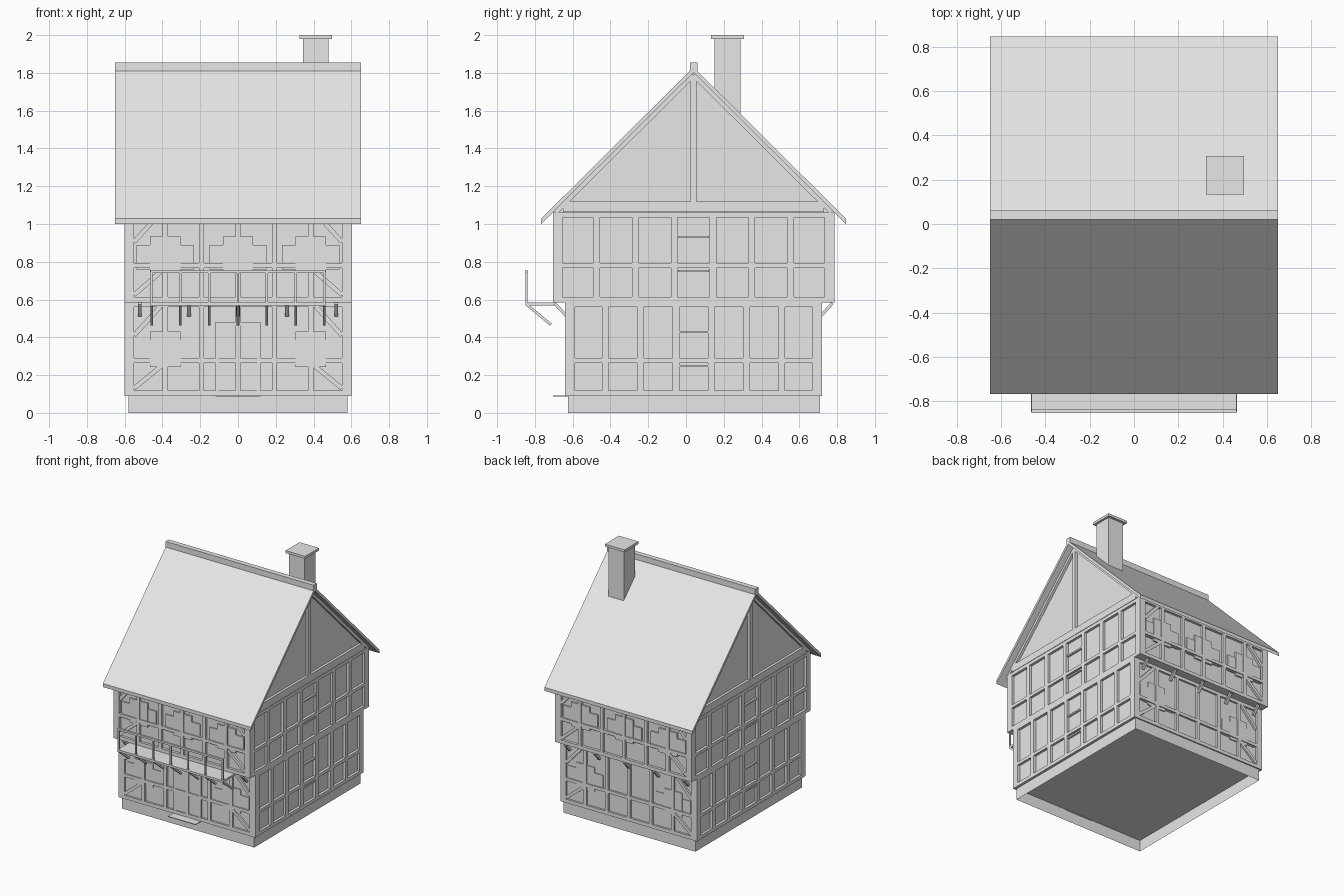
import bpy, bmesh
from mathutils import Matrix, Vector

cube = bpy.data.objects.get("Cube")
if cube:
    bpy.data.objects.remove(cube, do_unlink=True)

grey = bpy.data.materials.new("plain_grey")
grey.use_nodes = True
grey.diffuse_color = (0.8, 0.8, 0.8, 1)
grey.node_tree.nodes["Principled BSDF"].inputs["Base Color"].default_value = (0.8, 0.8, 0.8, 1)

MID = 0.04      # y of the ridge, the house is symmetric about it
PITCH = 0.994   # roof slope
RIDGE = 1.83


def finish(name, bm):
    bmesh.ops.recalc_face_normals(bm, faces=bm.faces)
    mesh = bpy.data.meshes.new(name)
    bm.to_mesh(mesh)
    bm.free()
    mesh.materials.append(grey)
    obj = bpy.data.objects.new(name, mesh)
    bpy.context.collection.objects.link(obj)
    return obj


def box(bm, x0, x1, y0, y1, z0, z1):
    size = Matrix.Diagonal((x1 - x0, y1 - y0, z1 - z0, 1))
    centre = Matrix.Translation(((x0 + x1) / 2, (y0 + y1) / 2, (z0 + z1) / 2))
    return bmesh.ops.create_cube(bm, size=1, matrix=centre @ size)["verts"]


def bar(bm, a, b, width, depth, normal):
    """Timber from a to b, its depth running along normal."""
    a, b, n = Vector(a), Vector(b), Vector(normal)
    d = (b - a).normalized()
    m = Matrix((d * (b - a).length, n.cross(d) * width, n * depth)).transposed().to_4x4()
    bmesh.ops.create_cube(bm, size=1, matrix=Matrix.Translation((a + b) / 2) @ m)


def prism(name, profile, half):
    """Closed (y, z) profile extruded along x."""
    bm = bmesh.new()
    face = bm.faces.new([bm.verts.new((-half, y, z)) for y, z in profile])
    out = bmesh.ops.extrude_face_region(bm, geom=[face])["geom"]
    verts = [g for g in out if isinstance(g, bmesh.types.BMVert)]
    bmesh.ops.translate(bm, verts=verts, vec=(2 * half, 0, 0))
    return finish(name, bm)


def under(h, drop):
    return RIDGE - PITCH * h - drop


# Open plinth
bm = bmesh.new()
box(bm, -0.58, 0.58, -0.625, 0.71, 0, 0.09)
bmesh.ops.delete(bm, geom=[f for f in bm.faces if abs(f.normal.z) > 0.5], context='FACES')
finish("plinth", bm)

# Wall cores, the upper one with its gables
bm = bmesh.new()
box(bm, -0.58, 0.58, MID - 0.665, MID + 0.665, 0.09, 0.585)
finish("ground_wall", bm)
H = 0.725
prism("upper_wall", [(MID - H, 0.585), (MID + H, 0.585), (MID + H, under(H, 0.03)),
                     (MID, under(0, 0.03)), (MID - H, under(H, 0.03))], 0.58)

# Roof, ridge and chimney
E = 0.807
prism("roof", [(MID - E, under(E, 0)), (MID, RIDGE), (MID + E, under(E, 0)),
               (MID + E, under(E, 0.028)), (MID, under(0, 0.028)), (MID - E, under(E, 0.028))], 0.65)
bm = bmesh.new()
box(bm, -0.65, 0.65, MID - 0.02, MID + 0.02, 1.81, 1.855)
finish("ridge_cap", bm)
bm = bmesh.new()
box(bm, 0.345, 0.48, 0.15, 0.288, 1.5, 1.98)
box(bm, 0.325, 0.497, 0.133, 0.307, 1.98, 2.0)
finish("chimney", bm)

# Storeys: name, half depth, bottom, rail centre, top, window centres
storeys = [("ground", 0.68, 0.09, 0.277, 0.585, (-0.385, 0.385)),
           ("upper", 0.745, 0.585, 0.78, 1.06, (-0.385, 0, 0.385))]

for name, half, low, rail, top, windows in storeys:
    # Side frames: eight posts and three rails
    bm = bmesh.new()
    for sx in (-1, 1):
        x, n = sx * 0.585, (1, 0, 0)
        for i in range(8):
            y = MID + (half - 0.026) * (2 * i / 7 - 1)
            w = 0.052 if i in (0, 7) else 0.036
            bar(bm, (x, y, low), (x, y, top), w, 0.03, n)
        for z, w in ((low + 0.014, 0.028), (rail, 0.025), (top - 0.012, 0.026)):
            bar(bm, (x, MID - half, z), (x, MID + half, z), w, 0.03, n)
    finish(name + "_side_frame", bm)

    # Small window ledges in the middle bay of each side
    bm = bmesh.new()
    for sx in (-1, 1):
        for z in (rail - 0.035, rail + 0.145):
            x = sx * 0.585
            box(bm, x - 0.01, x + 0.01, MID - 0.083, MID + 0.083, z, z + 0.012)
    finish(name + "_side_ledges", bm)

    # Front and back frames with corner braces
    bm = bmesh.new()
    wm = bmesh.new()
    for sy in (-1, 1):
        y, n = MID + sy * (half - 0.013), (0, 1, 0)
        for x in (-0.575, -0.385, -0.193, 0, 0.193, 0.385, 0.575):
            w = 0.05 if abs(x) > 0.5 else 0.028
            bar(bm, (x, y, low), (x, y, top), w, 0.026, n)
        for z, w in ((low + 0.014, 0.028), (rail, 0.025), (top - 0.012, 0.026)):
            bar(bm, (-0.6, y, z), (0.6, y, z), w, 0.026, n)
        for sx in (-1, 1):
            bar(bm, (sx * 0.55, y, low + 0.04), (sx * 0.395, y, rail - 0.02), 0.024, 0.024, n)
            bar(bm, (sx * 0.55, y, low + 0.32), (sx * 0.41, y, low + 0.475), 0.024, 0.024, n)

        # Windows with a pair of shutters each
        y = MID + sy * (half - 0.015)
        for x in windows:
            box(wm, x - 0.08, x + 0.08, y - 0.008, y + 0.008, rail - 0.035, rail + 0.155)
            for s in (-1, 1):
                cx = x + s * 0.115
                box(wm, cx - 0.037, cx + 0.037, y - 0.005, y + 0.005, rail - 0.02, rail + 0.11)
    finish(name + "_front_back_frame", bm)
    finish(name + "_windows", wm)

# Gable timbers: tie beam, king post and rafters
bm = bmesh.new()
for sx in (-1, 1):
    x, n = sx * 0.585, (1, 0, 0)
    bar(bm, (x, MID - 0.69, 1.092), (x, MID + 0.69, 1.092), 0.056, 0.03, n)
    bar(bm, (x, MID, 1.1), (x, MID, 1.78), 0.032, 0.03, n)
    for sy in (-1, 1):
        bar(bm, (x, MID + sy * 0.73, under(0.73, 0.043)), (x, MID, under(0, 0.043)), 0.022, 0.03, n)
finish("gable_frame", bm)

# Corbels below the overhanging upper storey
bm = bmesh.new()
for sy in (-1, 1):
    for x in (-0.52, -0.26, 0, 0.26, 0.52):
        bar(bm, (x, MID + sy * 0.735, 0.58), (x, MID + sy * 0.675, 0.515), 0.016, 0.02,
            (1, 0, 0))
finish("corbels", bm)

# Door and its step
bm = bmesh.new()
box(bm, -0.1, 0.1, -0.632, -0.62, 0.09, 0.465)
for s in (-1, 1):
    box(bm, s * 0.11 - 0.01, s * 0.11 + 0.01, -0.638, -0.62, 0.09, 0.48)
box(bm, -0.12, 0.12, -0.638, -0.62, 0.462, 0.482)
finish("front_door", bm)
bm = bmesh.new()
box(bm, -0.12, 0.12, -0.705, -0.62, 0.086, 0.092)
finish("door_step", bm)

# Balcony with railing and slanted struts
bm = bmesh.new()
box(bm, -0.463, 0.463, -0.85, -0.69, 0.568, 0.585)
finish("balcony_floor", bm)
bm = bmesh.new()
sm = bmesh.new()
for i in range(-3, 4):
    x = i * 0.1525
    box(bm, x - 0.006, x + 0.006, -0.85, -0.838, 0.57, 0.745)
    bar(sm, (x, -0.842, 0.572), (x, -0.715, 0.467), 0.014, 0.014, (1, 0, 0))
box(bm, -0.463, 0.463, -0.852, -0.836, 0.74, 0.755)
finish("balcony_railing", bm)
finish("balcony_struts", sm)
